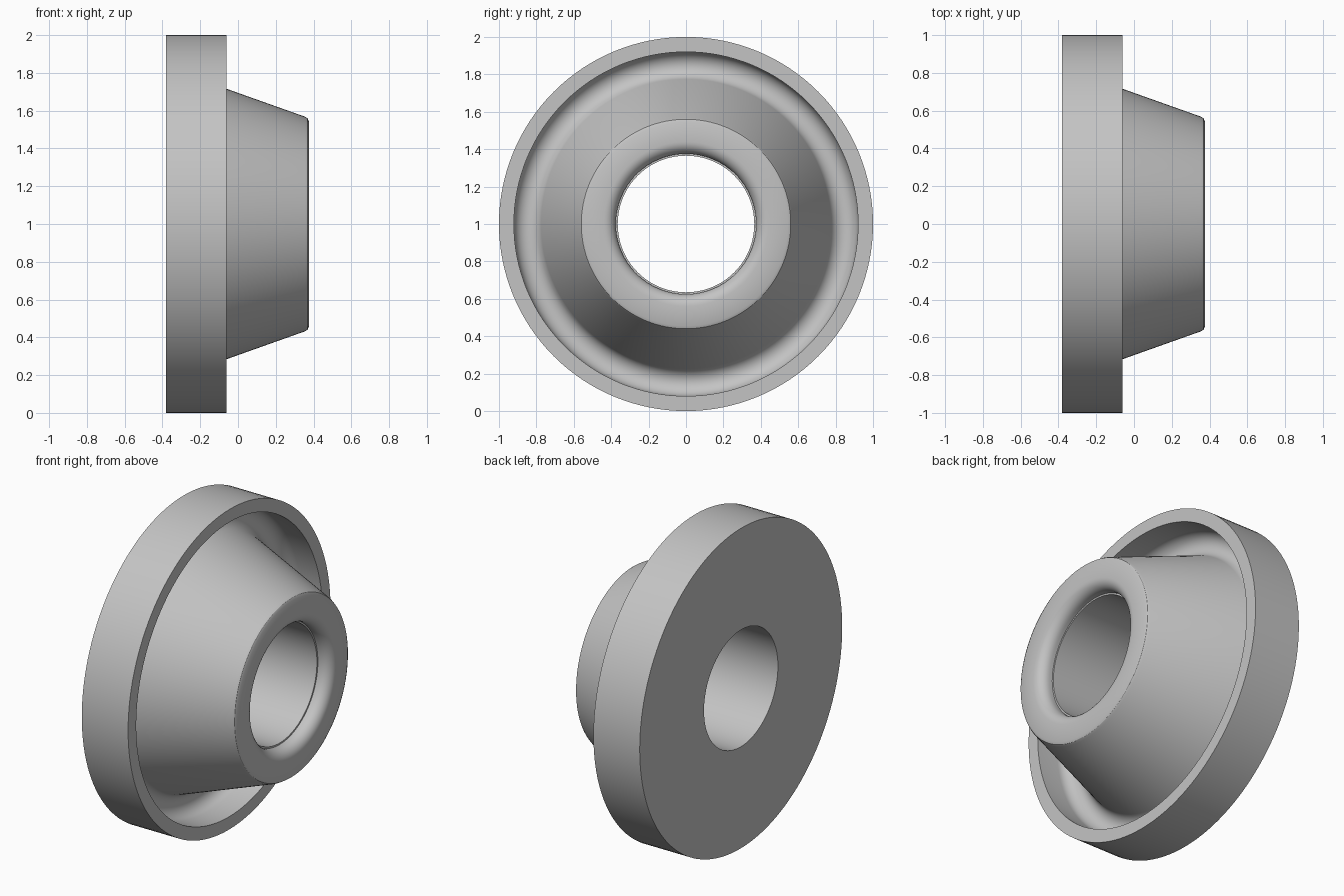
import bpy, bmesh, math
from mathutils import Matrix, Vector

cube = bpy.data.objects.get("Cube")
if cube:
    bpy.data.objects.remove(cube, do_unlink=True)

SEGMENTS = 128

steel = bpy.data.materials.new("plain_grey")
steel.use_nodes = True
colour = (0.55, 0.55, 0.55, 1)
steel.diffuse_color = colour
steel.node_tree.nodes["Principled BSDF"].inputs["Base Color"].default_value = colour


def arc(cx, cr, radius, start, end, steps):
    """Points (axial, radial) on an arc, angles in degrees from the axis."""
    angles = [math.radians(start + (end - start) * i / steps) for i in range(steps + 1)]
    return [(cx + radius * math.cos(a), cr + radius * math.sin(a)) for a in angles]


def lathe_x(name, profile, material):
    """Revolve a closed (axial, radial) profile around the x axis at z = 1."""
    bm = bmesh.new()
    rings = []
    for i in range(SEGMENTS):
        turn = Matrix.Rotation(2 * math.pi * i / SEGMENTS, 3, "X")
        rings.append([bm.verts.new(turn @ Vector((x, 0, r))) for x, r in profile])
    for i, ring in enumerate(rings):
        following = rings[(i + 1) % SEGMENTS]
        for j in range(len(profile)):
            k = (j + 1) % len(profile)
            bm.faces.new((ring[j], ring[k], following[k], following[j]))
    bmesh.ops.recalc_face_normals(bm, faces=bm.faces)
    mesh = bpy.data.meshes.new(name)
    bm.to_mesh(mesh)
    bm.free()
    mesh.materials.append(material)
    obj = bpy.data.objects.new(name, mesh)
    obj.location.z = 1
    bpy.context.collection.objects.link(obj)
    bpy.context.view_layer.objects.active = obj
    obj.select_set(True)
    bpy.ops.object.shade_smooth_by_angle(angle=math.radians(30))
    obj.select_set(False)
    return obj


# Flat back and outer flange
profile = [(-0.38, 0.365), (-0.38, 1.0), (-0.06, 1.0), (-0.06, 0.92)]
# Rounded groove between the rim and the cone
profile += arc(-0.2, 0.845, 0.075, 90, 250, 16)
# Cone, with a small bevel at its nose
profile += [(0.355, 0.568), (0.368, 0.56), (0.375, 0.545)]
# Rounded mouth and the small step into the bore
profile += arc(0.31, 0.44, 0.065, 0, -90, 8)
profile += [(0.29, 0.375), (0.29, 0.365)]

lathe_x("flanged_cone_hub", profile, steel)
